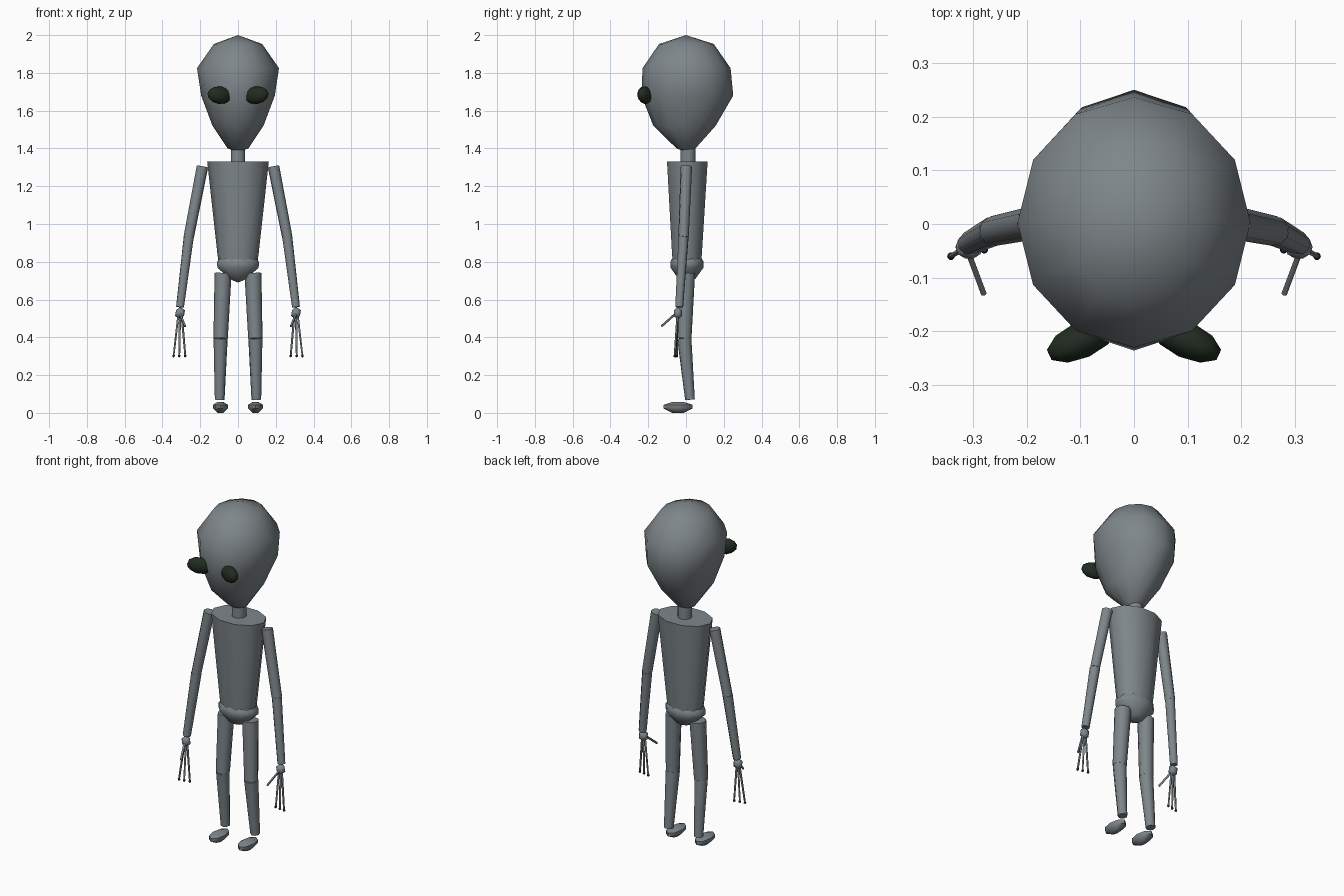
import bpy, bmesh, math
from mathutils import Vector, Matrix

cube = bpy.data.objects.get("Cube")
if cube:
    bpy.data.objects.remove(cube, do_unlink=True)


def material(name, rgb):
    m = bpy.data.materials.new(name)
    m.use_nodes = True
    m.diffuse_color = (*rgb, 1)
    bsdf = m.node_tree.nodes["Principled BSDF"]
    bsdf.inputs["Base Color"].default_value = (*rgb, 1)
    bsdf.inputs["Roughness"].default_value = 0.6
    return m


SKIN = material("grey skin", (0.21, 0.24, 0.255))
EYE = material("dark green eye", (0.015, 0.025, 0.015))
TIP = material("black fingertip", (0.015, 0.015, 0.015))


def finish(name, bm, mat, angle=60):
    bmesh.ops.recalc_face_normals(bm, faces=bm.faces)
    mesh = bpy.data.meshes.new(name)
    bm.to_mesh(mesh)
    bm.free()
    mesh.materials.append(mat)
    obj = bpy.data.objects.new(name, mesh)
    bpy.context.collection.objects.link(obj)
    bpy.ops.object.select_all(action="DESELECT")
    obj.select_set(True)
    bpy.context.view_layer.objects.active = obj
    bpy.ops.object.shade_smooth_by_angle(angle=math.radians(angle))
    return obj


def loft(name, rings, sides, x=0, turn=0.0, angle=60, mat=SKIN):
    """Stack of elliptical rings (z, centre y, half width, half depth)."""
    bm = bmesh.new()
    loops = []
    for z, cy, rx, ry in rings:
        count = sides if rx else 1
        loop = []
        for i in range(count):
            a = math.tau * (i + turn) / sides
            loop.append(bm.verts.new((x + rx * math.cos(a), cy + ry * math.sin(a), z)))
        loops.append(loop)
    for low, high in zip(loops, loops[1:]):
        for i in range(sides):
            j = (i + 1) % sides
            if len(low) == 1:
                bm.faces.new((low[0], high[j], high[i]))
            elif len(high) == 1:
                bm.faces.new((low[i], low[j], high[0]))
            else:
                bm.faces.new((low[i], low[j], high[j], high[i]))
    for end in (loops[0], loops[-1]):
        if len(end) > 1:
            bm.faces.new(end)
    return finish(name, bm, mat, angle)


def limb(name, a, b, ra, rb, sides=8):
    """Tapered rod from a to b."""
    a, b = Vector(a), Vector(b)
    d = b - a
    place = Matrix.Translation((a + b) / 2) @ d.to_track_quat("Z", "Y").to_matrix().to_4x4()
    bm = bmesh.new()
    bmesh.ops.create_cone(bm, cap_ends=True, segments=sides, radius1=ra, radius2=rb,
                          depth=d.length, matrix=place)
    return finish(name, bm, SKIN)


def ball(name, centre, size, mat, spin=None, detail=2):
    """Ellipsoid with half sizes along its own axes."""
    place = Matrix.Translation(centre) @ (spin or Matrix()) @ Matrix.Diagonal((*size, 1))
    bm = bmesh.new()
    bmesh.ops.create_icosphere(bm, subdivisions=detail, radius=1, matrix=place)
    return finish(name, bm, mat)


# Head, neck and trunk
loft("head", [(1.38, 0, 0, 0), (1.40, 0, 0.055, 0.05), (1.52, -0.008, 0.135, 0.165),
              (1.68, 0.007, 0.195, 0.243), (1.825, 0.003, 0.217, 0.233),
              (1.953, 0.002, 0.128, 0.145), (2.0, 0, 0, 0)], 12, angle=80)
limb("neck", (0, 0.01, 1.31), (0, 0.01, 1.42), 0.04, 0.04, 10)
loft("torso", [(0.76, 0.005, 0.098, 0.075), (0.84, 0.005, 0.109, 0.083),
               (1.33, 0.007, 0.163, 0.113)], 10)
loft("pelvis", [(0.69, 0.005, 0, 0), (0.71, 0.005, 0.05, 0.045),
                (0.77, 0.005, 0.115, 0.088), (0.80, 0.005, 0.117, 0.088),
                (0.85, 0.005, 0.07, 0.06)], 10, turn=0.5, angle=80)

for side, s in (("left", 1), ("right", -1)):
    # Eye, its outer end swung forward
    ball(side + "_eye", (s * 0.097, -0.216, 1.682), (0.071, 0.034, 0.047), EYE,
         Matrix.Rotation(-s * 0.43, 4, "Z") @ Matrix.Rotation(-s * 0.12, 4, "Y"))

    # Arm
    elbow = (s * 0.261, -0.013, 0.93)
    wrist = (s * 0.307, -0.036, 0.56)
    limb(side + "_upper_arm", (s * 0.188, 0.002, 1.305), elbow, 0.031, 0.028)
    limb(side + "_forearm", elbow, wrist, 0.028, 0.022)

    # Hand, three fingers with dark tips, and a thumb
    ball(side + "_palm", (s * 0.307, -0.043, 0.528), (0.029, 0.025, 0.034), SKIN, detail=1)
    for n, (x, y) in enumerate(((0.279, -0.048), (0.311, -0.055), (0.341, -0.06)), 1):
        tip = (s * x, y, 0.302)
        root = (s * (0.307 + 0.3 * (x - 0.31)), -0.045, 0.515)
        limb(f"{side}_finger_{n}", root, tip, 0.006, 0.005, 6)
        ball(f"{side}_fingertip_{n}", tip, (0.008, 0.008, 0.009), TIP, detail=1)
    limb(side + "_thumb", (s * 0.308, -0.055, 0.525), (s * 0.28, -0.13, 0.458),
         0.006, 0.006, 6)

    # Leg and foot
    knee = (s * 0.092, -0.009, 0.395)
    limb(side + "_thigh", (s * 0.079, 0.003, 0.74), knee, 0.045, 0.038)
    limb(side + "_shin", knee, (s * 0.097, 0.021, 0.07), 0.038, 0.026)
    loft(side + "_foot", [(0, -0.042, 0.015, 0.03), (0.023, -0.042, 0.039, 0.076),
                          (0.043, -0.042, 0.039, 0.076), (0.058, -0.042, 0.015, 0.03)],
         8, x=s * 0.093, angle=50)
